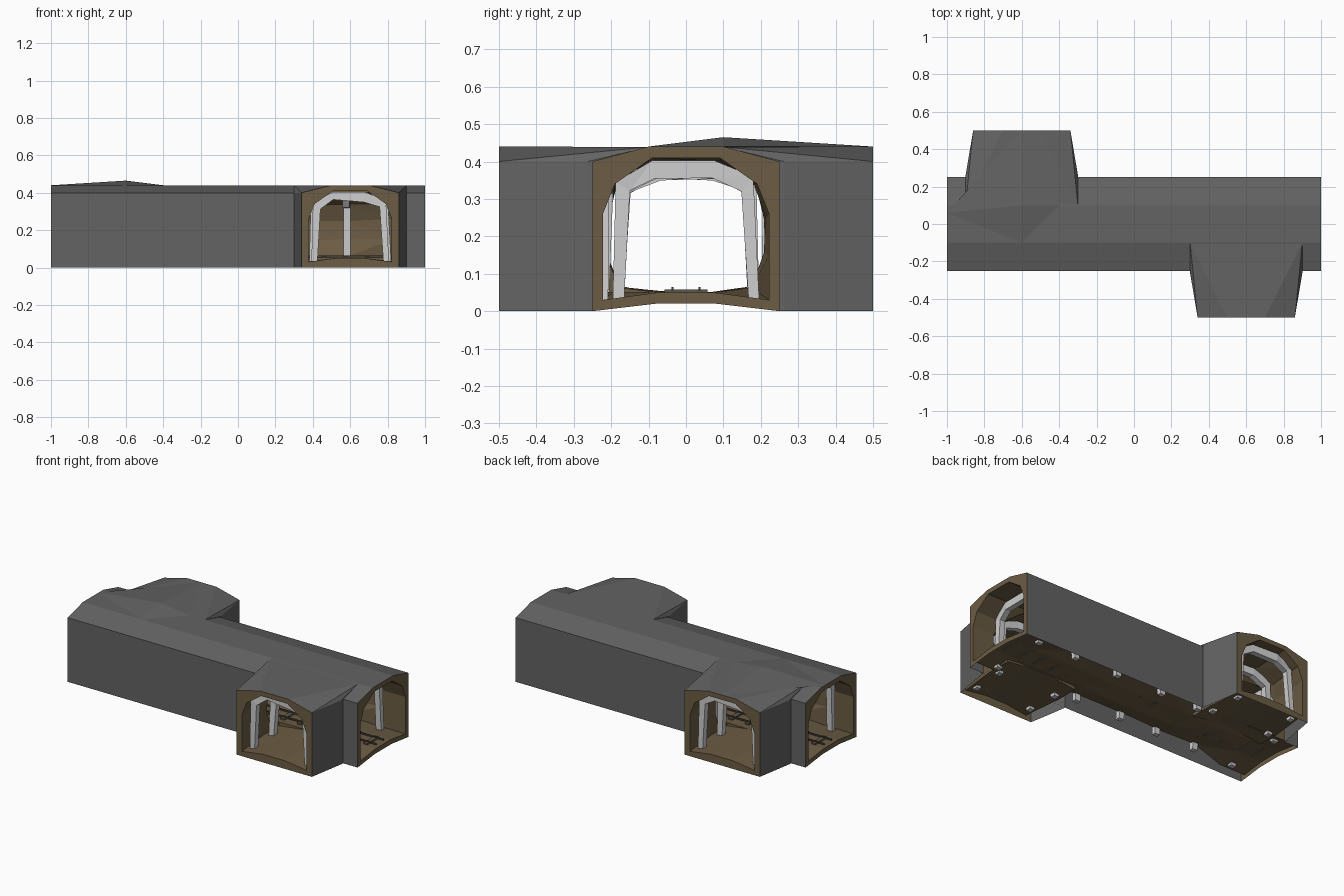
import bpy, bmesh, math, random
from mathutils import Matrix

if "Cube" in bpy.data.objects:
    bpy.data.objects.remove(bpy.data.objects["Cube"])

random.seed(4)


def material(name, rgb):
    m = bpy.data.materials.new(name)
    m.diffuse_color = (*rgb, 1)
    m.use_nodes = True
    m.node_tree.nodes["Principled BSDF"].inputs["Base Color"].default_value = m.diffuse_color
    return m


ROCK = material("grey rock", (0.125, 0.125, 0.125))
EARTH = material("brown earth", (0.15, 0.108, 0.058))
TIMBER = material("pale support", (0.62, 0.62, 0.63))
RAIL = material("dark rail", (0.06, 0.055, 0.045))
SLEEPER = material("brown grey sleeper", (0.11, 0.095, 0.07))


def add(name, bm, mats, index=0):
    bmesh.ops.recalc_face_normals(bm, faces=bm.faces)
    for f in bm.faces:
        f.material_index = index
    me = bpy.data.meshes.new(name)
    bm.to_mesh(me)
    bm.free()
    for m in mats:
        me.materials.append(m)
    ob = bpy.data.objects.new(name, me)
    bpy.context.collection.objects.link(ob)
    return ob


def loft(name, rings, mats, index=0):
    """Skin a row of equal point rings and cap both ends."""
    bm = bmesh.new()
    vs = [[bm.verts.new(p) for p in r] for r in rings]
    n = len(vs[0])
    for a, b in zip(vs, vs[1:]):
        for i in range(n):
            j = (i + 1) % n
            bm.faces.new((a[i], a[j], b[j], b[i]))
    bm.faces.new(vs[0])
    bm.faces.new(vs[-1])
    bmesh.ops.triangulate(bm, faces=[f for f in bm.faces if len(f.verts) == 4])
    return add(name, bm, mats, index)


def hull(name, pts, mats):
    bm = bmesh.new()
    for p in pts:
        bm.verts.new(p)
    bmesh.ops.convex_hull(bm, input=bm.verts)
    loose = [v for v in bm.verts if not v.link_faces]
    bmesh.ops.delete(bm, geom=loose, context='VERTS')
    return add(name, bm, mats)


def boolean(target, tool, op):
    mod = target.modifiers.new(op, 'BOOLEAN')
    mod.operation, mod.solver, mod.object = op, 'EXACT', tool
    bpy.context.view_layer.update()
    dg = bpy.context.evaluated_depsgraph_get()
    me = bpy.data.meshes.new_from_object(target.evaluated_get(dg))
    target.modifiers.clear()
    target.data = me
    bpy.data.objects.remove(tool)


def mirrored(half):
    return half + [(-a, z) for a, z in reversed(half)]


OUTER = mirrored([(0.08, 0.02), (0.25, 0), (0.25, 0.40), (0.10, 0.44)])
# Passage profile at the mouths, and the rougher one deep inside
MOUTH = mirrored([(0.075, 0.05), (0.222, 0.03), (0.222, 0.15), (0.222, 0.26), (0.19, 0.34), (0.09, 0.41)])
DEEP = mirrored([(0.075, 0.05), (0.18, 0.064), (0.211, 0.15), (0.209, 0.25), (0.188, 0.34), (0.085, 0.404)])
SHELL = [ROCK, EARTH]
BRANCHES = ((0.6, -1), (-0.6, 1))   # centre x, direction along y

# Outer body of the main tunnel and the two flared side branches
tunnel = loft("tunnel_shell", [[(x, y, z) for y, z in OUTER] for x in (-1, 1)], SHELL)
for cx, s in BRANCHES:
    pts = []
    for m in (-1, 1):
        for w, y, z in ((0.26, 0.5, 0), (0.26, 0.5, 0.40), (0.10, 0.5, 0.44), (0.30, 0.262, 0),
                        (0.30, 0.262, 0.40), (0.30, 0.1, 0.439), (0.30, 0.22, 0.003)):
            pts.append((cx + m * w, s * y, z))
    boolean(tunnel, hull("branch_body", pts, SHELL), 'UNION')

# Low rise in the roof above the back branch
rise = hull("roof_rise", [(-1, 0.06, 0.44), (-0.6, 0.1, 0.465), (-0.4, 0.1, 0.44), (-0.6, -0.1, 0.44),
                          (-0.6, 0.5, 0.44), (-0.6, 0.1, 0.425)], SHELL)
boolean(tunnel, rise, 'UNION')

# Hollow out the passages
rings = [[(x, y, z) for y, z in MOUTH] for x in (-1.1, -1, -0.82)]
for x in (-0.6, -0.36, -0.12, 0.12, 0.36, 0.6):
    rings.append([(x, y + random.uniform(-0.006, 0.006), z + random.uniform(-0.006, 0.006)) for y, z in DEEP])
rings += [[(x, y, z) for y, z in MOUTH] for x in (0.82, 1, 1.1)]
boolean(tunnel, loft("main_void", rings, SHELL, 1), 'DIFFERENCE')
for cx, s in BRANCHES:
    rings = [[(cx + a * k, s * y, z + 0.0007) for a, z in MOUTH]
             for y, k in ((0.55, 1.0), (0.5, 1.0), (0.25, 1.12), (0.1, 1.12))]
    boolean(tunnel, loft("branch_void", rings, SHELL, 1), 'DIFFERENCE')

# Cut ends are earth coloured; the shell is open underneath, showing the floor's back
bm = bmesh.new()
bm.from_mesh(tunnel.data)
under = []
for f in bm.faces:
    c = f.calc_center_median()
    if f.material_index == 0 and f.normal.z < -0.8 and c.z < 0.1:
        under.append(f)
    elif abs(c.x) > 0.998 or abs(c.y) > 0.498:
        f.material_index = 1
bmesh.ops.delete(bm, geom=under, context='FACES')
bm.to_mesh(tunnel.data)
bm.free()

# Support frames: outer and inner line of each bent post and beam
FRAME_OUT = [(-0.196, 0.02), (-0.188, 0.345), (-0.09, 0.403), (0.075, 0.403), (0.18, 0.36), (0.196, 0.02)]
FRAME_IN = [(-0.166, 0.02), (-0.15, 0.325), (-0.085, 0.365), (0.07, 0.36), (0.148, 0.33), (0.168, 0.02)]


def frame(name, loc, angle, first=0, last=6, wide=1.0):
    rings = []
    d = 0.018
    for (a, z), (b, w) in list(zip(FRAME_OUT, FRAME_IN))[first:last]:
        t = random.uniform(-0.008, 0.008)
        w -= random.uniform(0, 0.012) if w > 0.1 else 0
        rings.append([(t - d, a * wide, z), (t + d, a * wide, z), (t + d, b * wide, w), (t - d, b * wide, w)])
    ob = loft(name, rings, [TIMBER])
    ob.matrix_world = Matrix.Translation(loc) @ Matrix.Rotation(angle, 4, 'Z')


for i, x in enumerate((0.85, 0.28, -0.05, -0.31, -0.88)):
    frame(f"main_frame_{i + 1}", (x, 0, 0), math.pi * (i % 2))
# Frames opposite a branch stand on the solid wall only
frame("main_frame_front_bay", (0.575, 0, 0), math.pi, 0, 5)
frame("main_frame_back_bay", (-0.59, 0, 0), 0, 0, 5)
for cx, s in BRANCHES:
    for j, (y, k) in enumerate(((0.43, 1.06), (0.22, 1.12))):
        frame(f"branch_frame_{j + 1}", (cx, s * y, 0), s * math.pi / 2, wide=k)


def box(name, loc, size, mat):
    bm = bmesh.new()
    bmesh.ops.create_cube(bm, size=1)
    bmesh.ops.scale(bm, vec=size, verts=bm.verts)
    bmesh.ops.translate(bm, vec=loc, verts=bm.verts)
    add(name, bm, [mat])


# Track along the main tunnel
for s in (-1, 1):
    box("rail", (0, s * 0.036, 0.06), (1.96, 0.006, 0.01), RAIL)
for i in range(17):
    box("sleeper", (-0.92 + i * 0.115, 0, 0.054), (0.028, 0.115, 0.009), SLEEPER)
